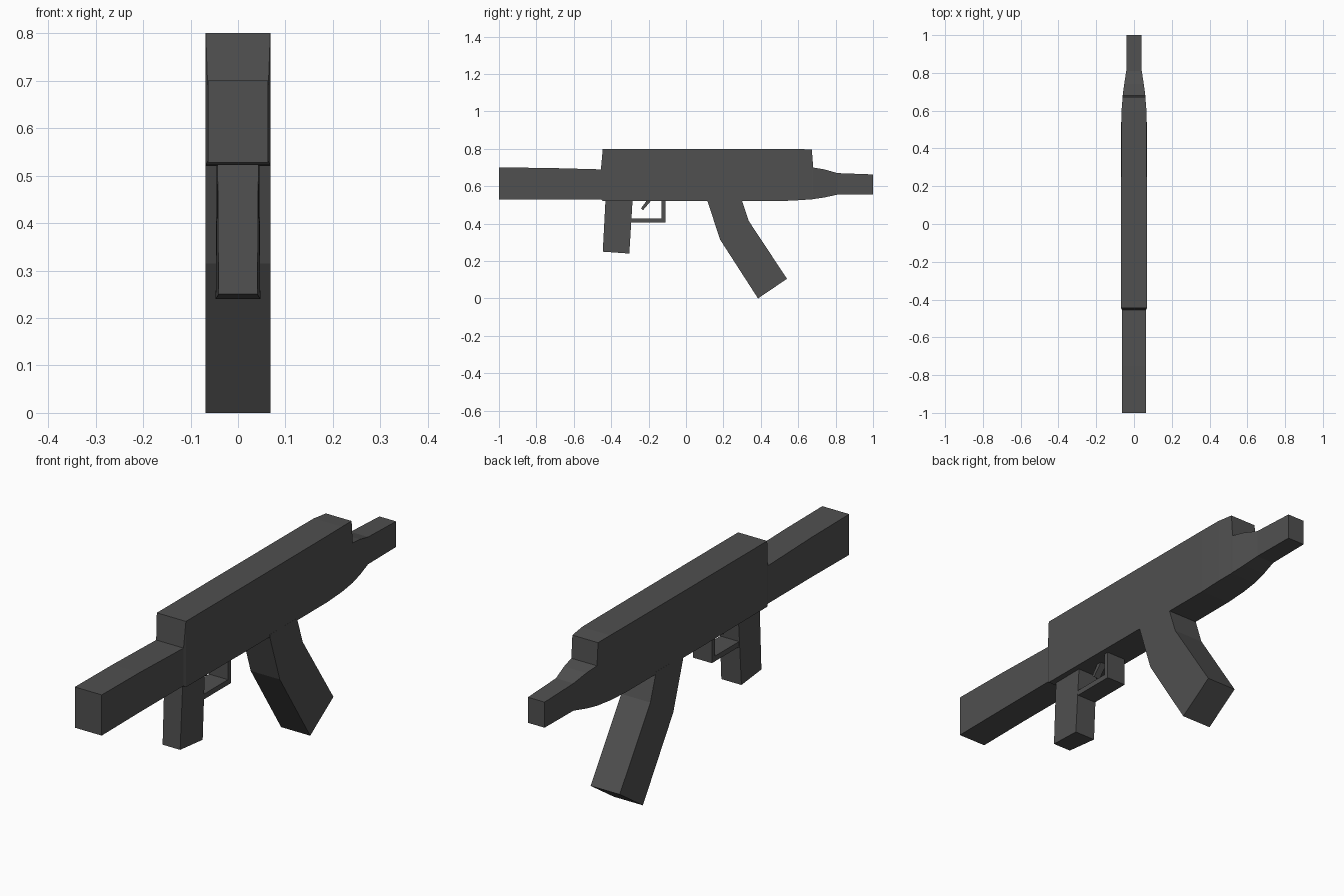
import bpy, bmesh

if "Cube" in bpy.data.objects:
    bpy.data.objects.remove(bpy.data.objects["Cube"])

dark = bpy.data.materials.new("dark grey")
dark.diffuse_color = (0.08, 0.08, 0.08, 1)
dark.use_nodes = True
dark.node_tree.nodes["Principled BSDF"].inputs["Base Color"].default_value = dark.diffuse_color


def finish(name, bm):
    bmesh.ops.recalc_face_normals(bm, faces=bm.faces)
    mesh = bpy.data.meshes.new(name)
    bm.to_mesh(mesh)
    bm.free()
    mesh.materials.append(dark)
    ob = bpy.data.objects.new(name, mesh)
    bpy.context.collection.objects.link(ob)
    return ob


def loft(name, stations):
    """Rectangular sections along y: (y, bottom, top, half width)."""
    bm = bmesh.new()
    rings = [[bm.verts.new(c) for c in ((-w, y, b), (w, y, b), (w, y, t), (-w, y, t))]
             for y, b, t, w in stations]
    for a, b in zip(rings, rings[1:]):
        for i in range(4):
            j = (i + 1) % 4
            bm.faces.new((a[i], a[j], b[j], b[i]))
    bm.faces.new(rings[0])
    bm.faces.new(rings[-1])
    return finish(name, bm)


def plate(name, profile):
    """Side profile of (y, z, half width) points, mirrored across x."""
    bm = bmesh.new()
    left = [bm.verts.new((-w, y, z)) for y, z, w in profile]
    right = [bm.verts.new((w, y, z)) for y, z, w in profile]
    bm.faces.new(left)
    bm.faces.new(right)
    for i in range(len(profile)):
        j = (i + 1) % len(profile)
        bm.faces.new((left[i], left[j], right[j], right[i]))
    return finish(name, bm)


# Main body: rear stock, raised receiver, tapered nose and barrel
loft("body", [
    (-1.0, .528, .70, .063), (-.75, .53, .698, .063), (-.455, .53, .69, .064),
    (-.445, .522, .80, .068), (0, .52, .80, .068), (.5, .52, .80, .067),
    (.60, .525, .80, .066), (.673, .53, .795, .060), (.68, .531, .70, .060),
    (.74, .54, .69, .052), (.81, .555, .67, .041), (1.0, .555, .663, .039)])

# Bent magazine
M = .068
plate("magazine", [(.115, .53, M), (.115, .52, M), (.182, .315, M), (.385, 0, M),
                   (.54, .105, M), (.335, .415, M), (.30, .52, M), (.30, .53, M)])

# Rear grip, slightly wider towards the front
plate("grip", [(-.43, .535, .043), (-.445, .25, .041),
               (-.303, .24, .047), (-.285, .535, .045)])

# Trigger guard: L shape joining grip and body
G = .044
plate("trigger_guard", [(-.30, .405, G), (-.11, .405, G), (-.11, .53, G),
                        (-.13, .53, G), (-.13, .427, G), (-.30, .427, G)])

# Slanted trigger
T = .014
plate("trigger", [(-.24, .482, T), (-.23, .472, T), (-.18, .53, T), (-.205, .53, T)])
